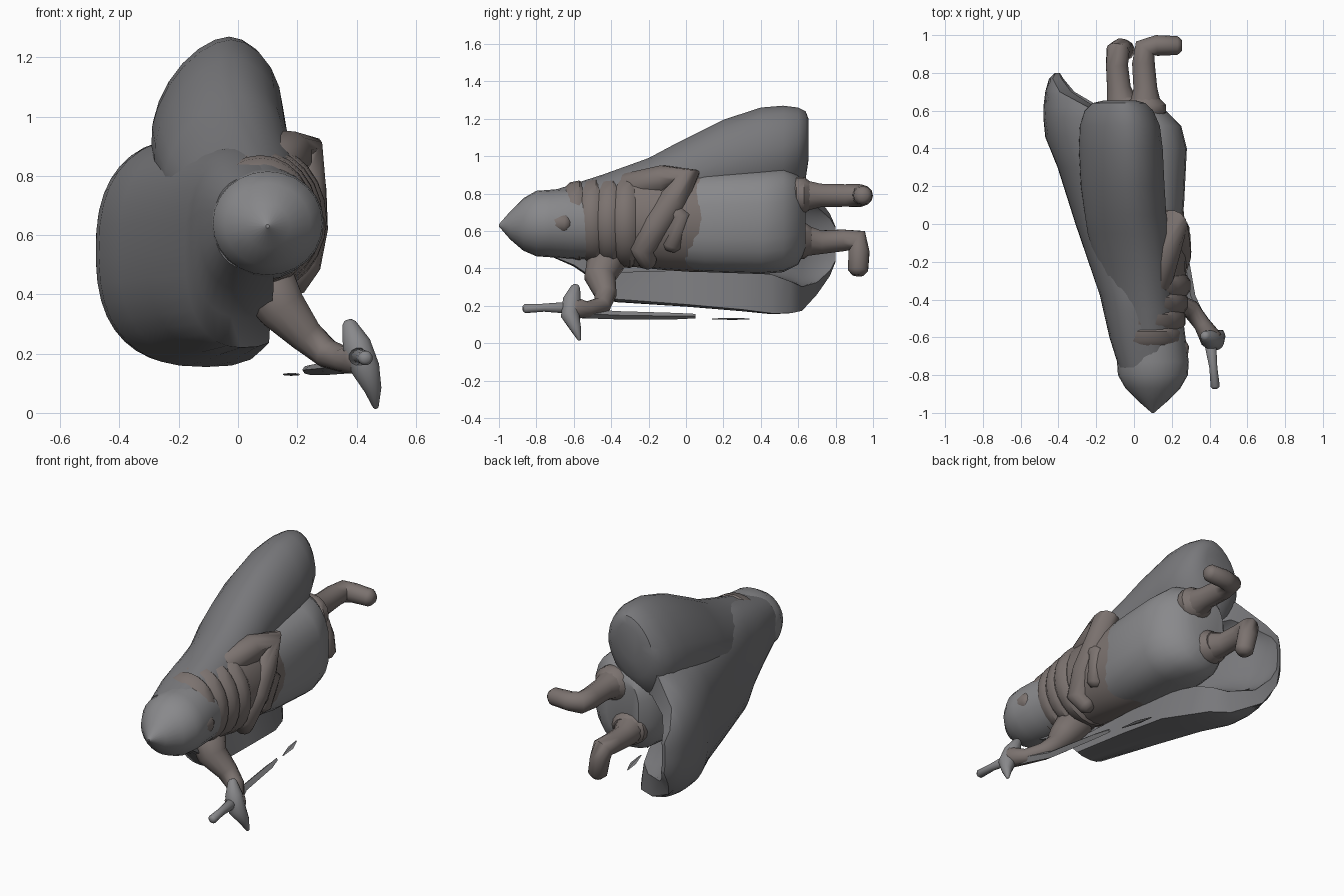
import bpy, bmesh
from math import sin, cos, radians, pi
from mathutils import Vector


def material(name, rgb):
    m = bpy.data.materials.new(name)
    m.diffuse_color = (*rgb, 1)
    return m


STEEL = material("steel", (0.25, 0.25, 0.26))
CLOTH = material("cloth", (0.19, 0.19, 0.2))
LEATHER = material("leather", (0.2, 0.17, 0.16))


def skin(name, rings, mat, angle=40):
    """Skin closed rings of points, cap both ends."""
    bm = bmesh.new()
    vs = [[bm.verts.new(p) for p in r] for r in rings]
    n = len(vs[0])
    for a, b in zip(vs, vs[1:]):
        for i in range(n):
            j = (i + 1) % n
            bm.faces.new((a[i], a[j], b[j], b[i]))
    bm.faces.new(vs[0][::-1])
    bm.faces.new(vs[-1])
    bmesh.ops.recalc_face_normals(bm, faces=bm.faces)
    me = bpy.data.meshes.new(name)
    bm.to_mesh(me)
    bm.free()
    ob = bpy.data.objects.new(name, me)
    bpy.context.collection.objects.link(ob)
    me.materials.append(mat)
    bpy.context.view_layer.objects.active = ob
    ob.select_set(True)
    bpy.ops.object.shade_smooth_by_angle(angle=radians(angle))
    ob.select_set(False)
    return ob


def power(t, p):
    return abs(t) ** p * (1 if t > 0 else -1)


def body(name, stations, mat, n=24, p=1.0, lean=0.0):
    """Ellipse sections (y, cx, cz, rx, rz) along y; p < 1 squares them, lean shifts the top in x."""
    rings = []
    for y, cx, cz, rx, rz in stations:
        ring = []
        for i in range(n):
            c, s = power(cos(2 * pi * i / n), p), power(sin(2 * pi * i / n), p)
            ring.append((cx + rx * c + lean * rz * s, y, cz + rz * s))
        rings.append(ring)
    return skin(name, rings, mat)


def shell(name, stations, mat, n=20, p=0.8):
    """Crescent sections (y, cx, cz, rx, rz, start, end, thickness)."""
    rings = []
    for y, cx, cz, rx, rz, a0, a1, t in stations:
        arc = [radians(a0 + (a1 - a0) * i / n) for i in range(n + 1)]
        ring = [(cx + r * power(cos(a), p), y, cz + q * power(sin(a), p))
                for r, q, side in ((rx, rz, arc), (rx - t, rz - t, arc[::-1])) for a in side]
        rings.append(ring)
    return skin(name, rings, mat)


def limb(name, path, mat, n=12):
    """Tube through (x, y, z, radius) points with rounded ends."""
    pts = [Vector(p[:3]) for p in path]
    rad = [p[3] for p in path]
    d0, d1 = (pts[1] - pts[0]).normalized(), (pts[-1] - pts[-2]).normalized()
    pts = [pts[0] - d0 * rad[0] * .5] + pts + [pts[-1] + d1 * rad[-1] * .5]
    rad = [rad[0] * .55] + rad + [rad[-1] * .55]
    rings, u = [], None
    for i, p in enumerate(pts):
        d = (pts[min(i + 1, len(pts) - 1)] - pts[max(i - 1, 0)]).normalized()
        u = d.orthogonal() if u is None else u - d * u.dot(d)
        u.normalize()
        v = d.cross(u)
        rings.append([p + (u * cos(2 * pi * k / n) + v * sin(2 * pi * k / n)) * rad[i]
                      for k in range(n)])
    return skin(name, rings, mat, 60)


# Pointed helmet and head
body("helmet", [(-1, .1, .63, .006, .006), (-.94, .1, .63, .075, .075),
                (-.87, .1, .635, .145, .14), (-.8, .1, .64, .185, .175),
                (-.73, .1, .64, .19, .18), (-.62, .095, .64, .18, .19),
                (-.5, .09, .64, .17, .19)], STEEL)
limb("face", [(.22, -.74, .65, .06), (.24, -.64, .64, .055)], LEATHER)

# Collar rings
for i in range(4):
    y = -.61 + i * .09
    r = .185 + .013 * i
    body(f"collar_{i + 1}", [(y - .04, .075, .655, r - .02, r - .01), (y - .01, .075, .655, r, r + .02),
                             (y + .04, .075, .655, r, r + .03), (y + .07, .075, .655, r - .02, r + .01)],
         LEATHER)

# Torso and armour skirt
body("torso", [(-.45, .08, .65, .18, .21), (-.3, .06, .66, .215, .25), (-.1, .05, .66, .23, .27),
               (.05, .04, .66, .225, .28), (.1, .03, .66, .23, .28)], LEATHER)
body("armour_skirt", [(-.05, .03, .65, .21, .25), (.1, .03, .65, .235, .27), (.4, .03, .65, .25, .28),
                      (.52, .02, .66, .23, .28), (.6, 0, .66, .17, .24), (.64, -.02, .67, .11, .17)],
     STEEL, p=.8)

# Cape: wide lower flap, filled against the torso, hollow at its rounded end
shell("lower_cape", [
    (-.76, .07, .64, .15, .16, 75, 285, .05), (-.6, .05, .63, .18, .22, 75, 288, .05),
    (-.47, .03, .6, .19, .28, 75, 290, .1), (-.38, .02, .56, .2, .34, 75, 290, .15),
    (0, -.03, .555, .28, .36, 75, 287, .19), (.3, -.07, .55, .335, .38, 78, 285, .21),
    (.46, -.11, .545, .36, .39, 82, 280, .21), (.56, -.13, .545, .35, .385, 90, 274, .17),
    (.62, -.135, .545, .345, .375, 104, 262, .13),
    (.7, -.14, .535, .33, .34, 136, 230, .08), (.77, -.15, .54, .3, .32, 157, 209, .05),
    (.8, -.15, .54, .27, .29, 168, 196, .02)], CLOTH)

# Cape: upper lobe rising to the rear
body("upper_cape", [(-.7, .07, .68, .14, .14), (-.45, .04, .72, .18, .18), (-.2, .0, .77, .2, .22),
                    (-.05, -.03, .82, .215, .25), (.05, -.045, .86, .215, .26),
                    (.2, -.06, .91, .22, .285), (.4, -.07, .965, .22, .295),
                    (.52, -.075, .99, .21, .28), (.6, -.08, 1.02, .18, .24),
                    (.64, -.08, 1.06, .14, .18), (.655, -.075, 1.09, .08, .11)],
     CLOTH, p=1.12, lean=.16)

# Bent arm across the chest
limb("bent_arm", [(.12, -.32, .83, .08), (.17, -.12, .87, .085), (.21, 0, .885, .08),
                  (.22, -.07, .76, .08), (.22, -.16, .63, .085), (.21, -.24, .5, .07),
                  (.18, -.2, .43, .05)], LEATHER)
limb("belt", [(.22, -.12, .75, .06), (.235, -.03, .68, .06), (.215, -.08, .52, .055)], LEATHER)

# Outstretched arm and hand
limb("sword_arm", [(.08, -.42, .46, .11), (.15, -.46, .35, .085), (.23, -.43, .26, .06),
                   (.3, -.45, .2, .05), (.36, -.53, .18, .045), (.41, -.61, .19, .06)], LEATHER)

# Sword: grip, guard and slim blade broken near its tip
limb("sword_grip", [(.43, -.86, .185, .025), (.42, -.76, .19, .022), (.4, -.6, .19, .035)], STEEL)
limb("sword_guard", [(.375, -.59, .3, .025), (.4, -.61, .23, .05), (.43, -.62, .15, .05),
                     (.455, -.59, .08, .03), (.465, -.57, .02, .01)], STEEL)


def blade(name, pts):
    skin(name, [[(x - w, y, z), (x, y, z - t), (x + w, y, z), (x, y, z + t)]
                for x, y, z, w, t in pts], STEEL, 20)


blade("blade", [(.4, -.6, .165, .03, .03), (.3, -.38, .15, .025, .022),
                (.245, -.05, .145, .022, .017), (.225, .05, .145, .008, .012)])
blade("blade_tip", [(.205, .14, .13, .004, .003), (.18, .25, .13, .018, .005), (.155, .34, .13, .004, .003)])

# Legs with feet turned outward
limb("upper_leg", [(.06, .5, .78, .12), (.06, .62, .79, .09), (.06, .72, .79, .065),
                   (.05, .85, .79, .062), (.06, .93, .79, .062), (.12, .945, .79, .055),
                   (.23, .945, .79, .05)], LEATHER)
limb("lower_leg", [(-.03, .5, .56, .12), (-.06, .62, .55, .09), (-.08, .72, .54, .065),
                   (-.09, .84, .55, .06), (-.085, .92, .55, .062), (-.07, .925, .49, .058),
                   (-.05, .92, .39, .055)], LEATHER)
for name, x, z in (("upper_knee_cuff", .06, .79), ("lower_knee_cuff", -.05, .55)):
    body(name, [(.56, x, z, .08, .08), (.59, x, z, .11, .1), (.63, x, z, .11, .1),
                (.67, x, z, .07, .07)], LEATHER, 16)
